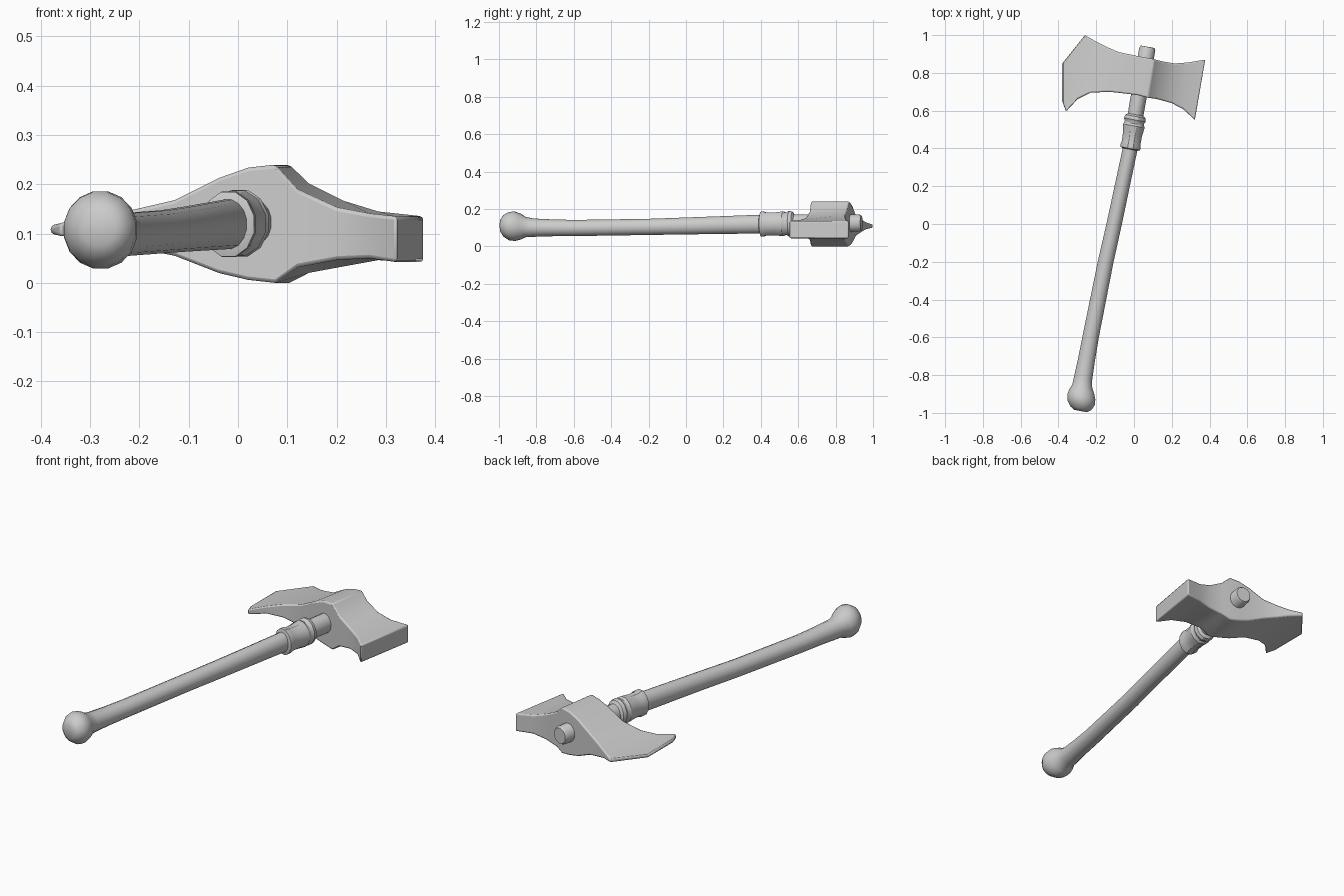
import bpy, bmesh, math
from mathutils import Vector

if "Cube" in bpy.data.objects:
    bpy.data.objects.remove(bpy.data.objects["Cube"])

steel = bpy.data.materials.new("plain_grey")
steel.diffuse_color = (0.6, 0.6, 0.6, 1)
steel.use_nodes = True
steel.node_tree.nodes["Principled BSDF"].inputs["Base Color"].default_value = steel.diffuse_color


def finish(bm, name, angle, bevel=0):
    bmesh.ops.recalc_face_normals(bm, faces=bm.faces)
    mesh = bpy.data.meshes.new(name)
    bm.to_mesh(mesh)
    bm.free()
    ob = bpy.data.objects.new(name, mesh)
    bpy.context.collection.objects.link(ob)
    mesh.materials.append(steel)
    if bevel:
        mod = ob.modifiers.new("soft_edges", 'BEVEL')
        mod.width, mod.segments = bevel, 2
        mod.limit_method, mod.angle_limit = 'ANGLE', math.radians(50)
    bpy.ops.object.select_all(action='DESELECT')
    ob.select_set(True)
    bpy.context.view_layer.objects.active = ob
    bpy.ops.object.shade_smooth_by_angle(angle=math.radians(angle))
    return ob


def loft(bm, rings):
    loops = [[bm.verts.new(p) for p in ring] for ring in rings]
    for a, b in zip(loops, loops[1:]):
        for i in range(len(a)):
            j = (i + 1) % len(a)
            bm.faces.new((a[i], a[j], b[j], b[i]))
    bm.faces.new(loops[0])
    bm.faces.new(loops[-1])


# Handle centre line, gently bowed
PATH = [(-.283, -1, .11), (-.278, -.9, .107), (-.27, -.82, .1), (-.23, -.6, .098),
        (-.15, -.2, .104), (-.105, 0, .109), (-.02, .4, .119), (.025, .68, .123),
        (.074, .945, .125)]


def centre(y):
    for a, b in zip(PATH, PATH[1:]):
        if y <= b[1] or b is PATH[-1]:
            return Vector(a).lerp(Vector(b), (y - a[1]) / (b[1] - a[1]))


def turned(name, profile, sides, angle=40):
    """Tube along the handle line; profile is (y, half width, half height)."""
    axis = Vector((.185, 1, .01)).normalized()
    side = axis.cross(Vector((0, 0, 1))).normalized()
    up = side.cross(axis)
    rings = []
    for y, rx, rz in profile:
        ring = []
        for i in range(sides):
            t = 2 * math.pi * (i + .5) / sides
            ring.append(centre(y) + side * rx * math.cos(t) + up * rz * math.sin(t))
        rings.append(ring)
    bm = bmesh.new()
    loft(bm, rings)
    return finish(bm, name, angle)


# Handle with rounded pommel
turned("handle", [(-.99, .035, .035), (-.975, .058, .058), (-.945, .075, .077),
                  (-.915, .077, .08), (-.885, .068, .07), (-.86, .055, .056),
                  (-.82, .05, .05), (-.72, .046, .046), (-.6, .044, .044),
                  (-.2, .042, .044), (0, .041, .046), (.4, .04, .051),
                  (.62, .043, .05), (.925, .044, .047), (.938, .038, .04)], 16)

# Ringed collar below the head
turned("collar", [(.395, .042, .05), (.4, .055, .068), (.415, .056, .069), (.43, .052, .063),
                  (.47, .053, .063), (.5, .057, .066), (.52, .06, .069), (.532, .054, .062),
                  (.54, .054, .063), (.552, .06, .07), (.57, .055, .065), (.58, .042, .05)], 12, 30)

# Double axe head: front x, front y, back x, back y, top z, bottom z, back swell
SECTIONS = [(-.38, .65, -.38, .85, .116, .100, 0), (-.36, .595, -.26, 1.0, .122, .095, -.004),
            (-.30, .66, -.20, .965, .130, .090, 0), (-.23, .695, -.15, .94, .145, .075, 0),
            (-.13, .70, -.08, .91, .168, .055, 0), (-.04, .69, 0, .893, .213, .020, 0),
            (.02, .682, .055, .882, .234, .006, 0), (.075, .668, .105, .873, .240, 0, 0),
            (.12, .662, .145, .862, .190, .032, .012), (.20, .64, .215, .85, .153, .047, .014),
            (.265, .605, .285, .855, .141, .050, .004), (.322, .55, .377, .87, .135, .042, 0)]
head = bmesh.new()
loft(head, [[(xf, yf, zb), (xb, yb, zb - s), (xb, yb, zt + s), (xf, yf, zt)]
            for xf, yf, xb, yb, zt, zb, s in SECTIONS])
finish(head, "axe_head", 40, .007)
